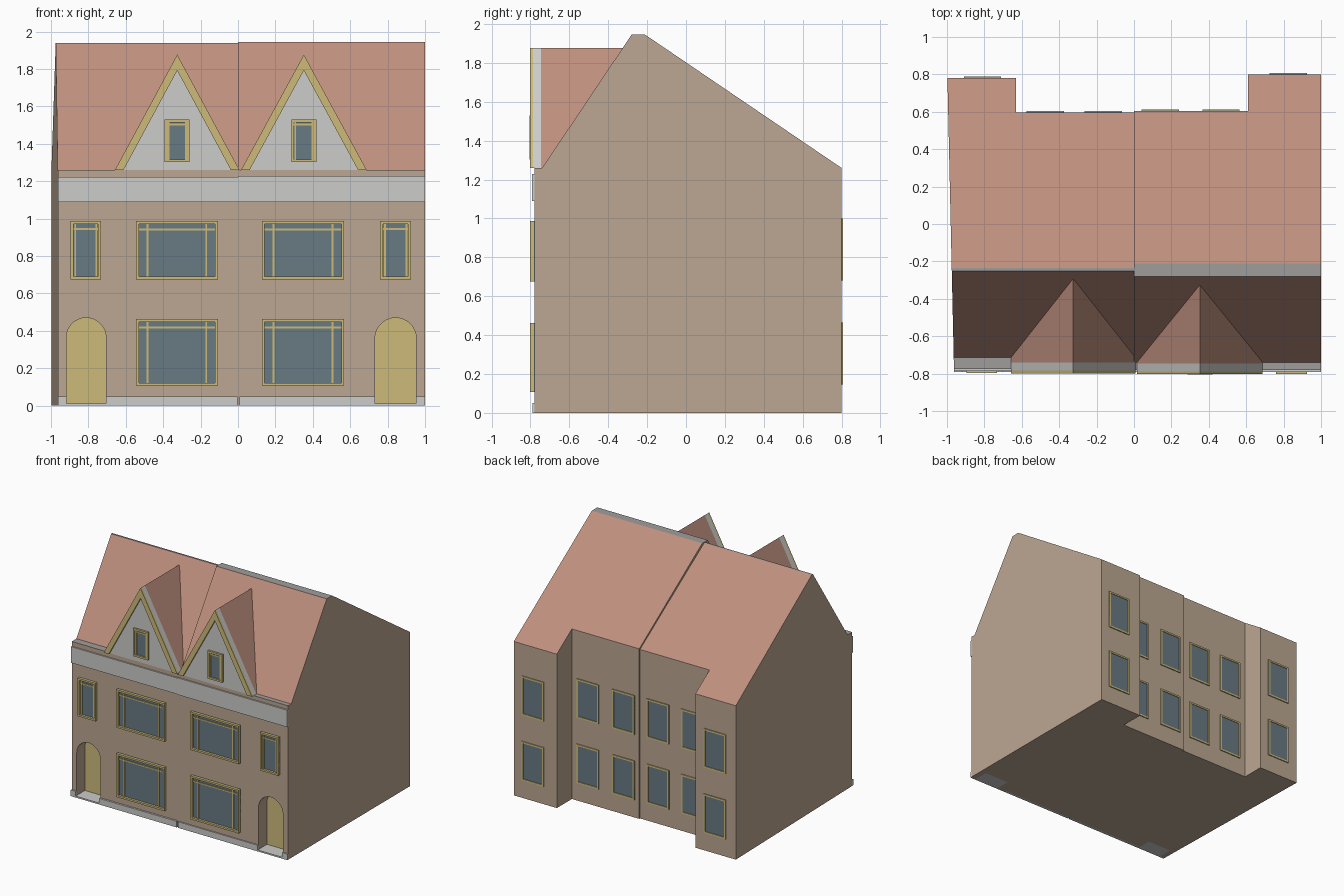
import bpy, bmesh, math

cube = bpy.data.objects.get("Cube")
if cube:
    bpy.data.objects.remove(cube, do_unlink=True)


def material(name, rgb):
    m = bpy.data.materials.new(name)
    m.use_nodes = True
    lin = [((c / 255 + 0.055) / 1.055) ** 2.4 for c in rgb] + [1]
    m.diffuse_color = lin
    m.node_tree.nodes["Principled BSDF"].inputs["Base Color"].default_value = lin
    return m


WALL = material("tan wall", (188, 167, 146))
ROOF = material("red roof tile", (190, 143, 126))
WHITE = material("pale stone", (204, 204, 202))
GOLD = material("yellow paint", (205, 187, 122))
GLASS = material("blue grey glass", (104, 122, 130))
GREY = material("grey capping", (160, 158, 156))


def add_prism(bm, pts, a, b, axis="y", mat=0):
    """Extrude a 2D outline: (x, z) along y, or (y, z) along x."""
    put = (lambda p, t: (p[0], t, p[1])) if axis == "y" else (lambda p, t: (t, p[0], p[1]))
    ends = [[bm.verts.new(put(p, t)) for p in pts] for t in (a, b)]
    faces = [bm.faces.new(e) for e in ends]
    for i in range(len(pts)):
        j = (i + 1) % len(pts)
        faces.append(bm.faces.new((ends[0][i], ends[0][j], ends[1][j], ends[1][i])))
    for f in faces:
        f.material_index = mat
    bmesh.ops.recalc_face_normals(bm, faces=faces)


def finish(bm, name, mats):
    mesh = bpy.data.meshes.new(name)
    bm.to_mesh(mesh)
    bm.free()
    for m in mats:
        mesh.materials.append(m)
    ob = bpy.data.objects.new(name, mesh)
    bpy.context.collection.objects.link(ob)
    return ob


def rect(x0, x1, z0, z1):
    return [(x0, z0), (x1, z0), (x1, z1), (x0, z1)]


def prism(name, pts, a, b, mat, axis="y"):
    bm = bmesh.new()
    add_prism(bm, pts, a, b, axis)
    return finish(bm, name, [mat])


def arch(x0, x1, z0, top, n=14):
    """Outline of a round-headed opening."""
    r, c = (x1 - x0) / 2, (x0 + x1) / 2
    curve = [(c + r * math.cos(math.pi * i / n), top - r + r * math.sin(math.pi * i / n))
             for i in range(n + 1)]
    return [(x0, z0), (x1, z0)] + curve


# House blocks: walls and main roof in one solid, coloured by face direction
EAVE = 1.26


def block(name, x0, x1, front, eave, ridge_f, ridge_b, top, back, cut):
    z_cut = top + (EAVE - top) * (cut - ridge_b) / (back - ridge_b)
    pts = [(front, 0), (cut, 0), (cut, z_cut), (ridge_b, top), (ridge_f, top),
           (eave, EAVE), (front, EAVE)]
    bm = bmesh.new()
    add_prism(bm, pts, x0, x1, "x")
    for v in bm.verts:
        if v.co.x < -0.9:          # the outer left wall is slightly skewed
            v.co.x = -0.98 - 0.0225 * v.co.y
    bm.normal_update()
    for f in bm.faces:
        f.material_index = 2 if f.normal.z > 0.95 else 1 if f.normal.z > 0.2 else 0
    return finish(bm, name, [WALL, ROOF, GREY])


left = dict(front=-0.775, eave=-0.715, ridge_f=-0.25, ridge_b=-0.235, top=1.938, back=0.78)
right = dict(front=-0.78, eave=-0.74, ridge_f=-0.28, ridge_b=-0.21, top=1.945, back=0.8)
block("right_middle_block", -0.63, 0, cut=0.595, **left)
block("left_middle_block", 0, 0.61, cut=0.605, **right)
end_blocks = [block("right_end_block", -1, -0.63, cut=0.78, **left),
              block("left_end_block", 0.61, 1, cut=0.8, **right)]

# Arched porches with doors
doors = [("right", -0.918, -0.705), ("left", 0.732, 0.953)]
for house, (side, x0, x1) in zip(end_blocks, doors):
    cutter = prism("porch_cutter", arch(x0, x1, -0.1, 0.47), -0.9, -0.66, WALL)
    cutter.hide_render = True
    mod = house.modifiers.new("porch", "BOOLEAN")
    mod.operation, mod.solver, mod.object = "DIFFERENCE", "EXACT", cutter
    bpy.context.view_layer.objects.active = house
    bpy.ops.object.modifier_apply(modifier="porch")
    bpy.data.objects.remove(cutter, do_unlink=True)
    prism(side + "_door", arch(x0, x1, 0.01, 0.47), -0.67, -0.655, GOLD)
    prism(side + "_door_panel", arch(x0 + 0.016, x1 - 0.016, 0.02, 0.455), -0.676, -0.67, GOLD)
    prism(side + "_door_step", rect(x0, x1, 0, 0.012), -0.79, -0.66, WHITE)

# Stone plinth and cornice bands on the front
for i, (x0, x1) in enumerate([(-0.962, -0.918), (-0.705, -0.003), (0.008, 0.732), (0.953, 1)]):
    prism("plinth_%d" % i, rect(x0, x1, 0, 0.05), -0.79, -0.77, WHITE)
prism("right_cornice", rect(-0.963, 0, 1.09, 1.222), -0.786, -0.77, WHITE)
prism("left_cornice", rect(0, 1, 1.09, 1.228), -0.792, -0.775, WHITE)


# Windows: glass, surrounding frame and glazing bars in one object
def window(name, x0, x1, z0, z1, y, out, depth=0.022, w=0.015, bars=0, rail=0):
    bm = bmesh.new()
    add_prism(bm, rect(x0, x1, z0, z1), y - out * 0.01, y + out * 0.003, mat=1)
    frame = [(x0, x0 + w, z0, z1), (x1 - w, x1, z0, z1),
             (x0 + w, x1 - w, z0, z0 + w), (x0 + w, x1 - w, z1 - w, z1)]
    for r in frame:
        add_prism(bm, rect(*r), y - out * 0.01, y + out * depth)
    t = 0.005
    thin = [(x - t, x + t, z0 + w, z1 - w) for x in (x0 + bars, x1 - bars)] if bars else []
    if rail:
        thin.append((x0 + w, x1 - w, z1 - rail - t, z1 - rail + t))
    for r in thin:
        add_prism(bm, rect(*r), y, y + out * 0.01)
    finish(bm, name, [GOLD, GLASS])


for side, y, x0, x1, s0, s1 in [("right", -0.775, -0.545, -0.108, -0.895, -0.733),
                                ("left", -0.78, 0.128, 0.568, 0.76, 0.925)]:
    window(side + "_ground_window", x0, x1, 0.107, 0.463, y, -1, bars=0.062, rail=0.045)
    window(side + "_upper_window", x0, x1, 0.675, 0.987, y, -1, bars=0.062, rail=0.045)
    window(side + "_small_window", s0, s1, 0.675, 0.987, y, -1, bars=0.025, rail=0.042)

back_windows = [(-0.91, 0.78), (-0.575, 0.595), (-0.265, 0.595),
                (0.04, 0.605), (0.365, 0.605), (0.725, 0.8)]
for i, (x, y) in enumerate(back_windows):
    for floor, z in (("ground", 0.145), ("upper", 0.68)):
        window("back_%s_window_%d" % (floor, i), x, x + 0.2, z, z + 0.32, y, 1,
               depth=0.008, w=0.014)

# Dormers: tiled roof, pale gable, painted verge boards and a small window
for side, c, half, y in [("right", -0.325, 0.333, -0.783), ("left", 0.352, 0.336, -0.788)]:
    peak = 1.877
    tri = [(c - half, EAVE), (c + half, EAVE), (c, peak)]
    prism(side + "_dormer_roof", tri, y + 0.042, -0.3, ROOF)
    prism(side + "_dormer_gable", tri, y, y + 0.042, WHITE)
    inner = half - 0.046
    inner_top = EAVE + (peak - EAVE) * inner / half
    chevron = [(c - half, EAVE), (c - inner, EAVE), (c, inner_top),
               (c + inner, EAVE), (c + half, EAVE), (c, peak)]
    prism(side + "_verge_boards", chevron, y - 0.015, y, GOLD)
    window(side + "_dormer_window", c - 0.067, c + 0.067, 1.302, 1.53, y, -1,
           depth=0.016, bars=0.021, rail=0.026)
